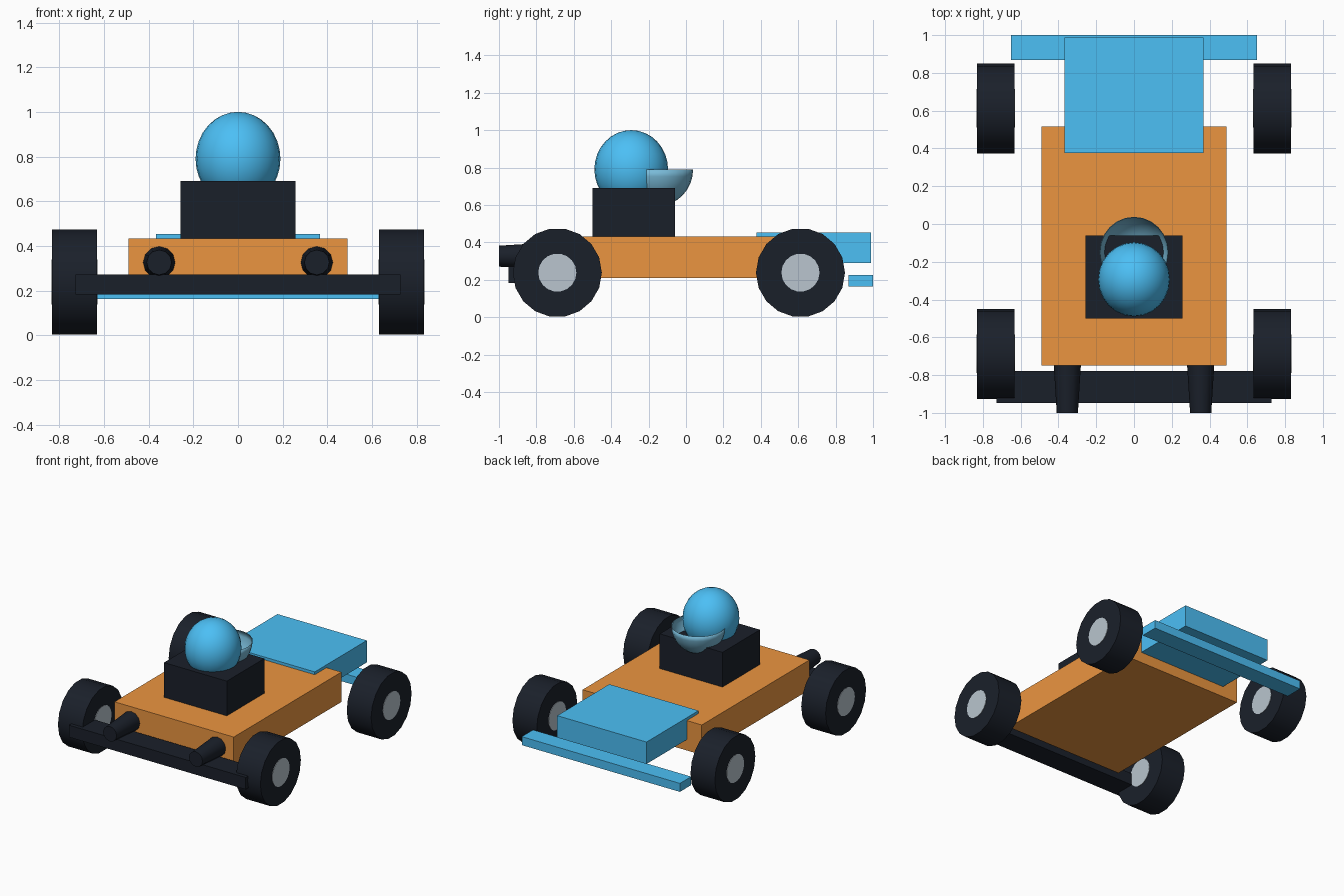
import bpy, bmesh, math
from mathutils import Vector

if "Cube" in bpy.data.objects:
    bpy.data.objects.remove(bpy.data.objects["Cube"])


def material(name, rgb):
    # 8-bit display colour to linear
    mat = bpy.data.materials.new(name)
    mat.diffuse_color = [(c / 255) ** 2.2 for c in rgb] + [1]
    mat.use_nodes = True
    mat.node_tree.nodes["Principled BSDF"].inputs["Base Color"].default_value = mat.diffuse_color
    return mat


BLUE = material("blue", (77, 190, 245))
ORANGE = material("orange", (235, 148, 66))
BLACK = material("black", (32, 37, 46))
METAL = material("metal", (184, 196, 205))
GLASS = material("pale_blue", (120, 185, 215))


def finish(name, mat, smooth=False):
    ob = bpy.context.object
    ob.name = name
    ob.data.materials.append(mat)
    bpy.ops.object.transform_apply(location=False, rotation=True, scale=True)
    if smooth:
        bpy.ops.object.shade_smooth_by_angle(angle=math.radians(35))
    return ob


def box(name, mat, x, y, z):
    # symmetric box: half width x, (min, max) in y and z
    bpy.ops.mesh.primitive_cube_add(size=1, location=(0, sum(y) / 2, sum(z) / 2))
    bpy.context.object.scale = (2 * x, y[1] - y[0], z[1] - z[0])
    return finish(name, mat)


def ellipsoid(name, mat, loc, radii):
    bpy.ops.mesh.primitive_uv_sphere_add(segments=24, ring_count=16, radius=1, location=loc)
    bpy.context.object.scale = radii
    return finish(name, mat, True)


# chassis, seat block, rear deck and bumpers
box("chassis", ORANGE, 0.49, (-0.75, 0.515), (0.21, 0.432))
box("seat_block", BLACK, 0.258, (-0.50, -0.06), (0.43, 0.69))
box("rear_deck", BLUE, 0.367, (0.377, 0.988), (0.29, 0.453))
box("rear_bar", BLUE, 0.65, (0.868, 1.0), (0.163, 0.226))
box("front_bumper", BLACK, 0.727, (-0.948, -0.778), (0.182, 0.271))

# helmet and open half-bowl visor
ellipsoid("helmet", BLUE, (0, -0.293, 0.79), (0.19, 0.197, 0.21))
visor = ellipsoid("visor", GLASS, (0, -0.15, 0.79), (0.183, 0.188, 0.195))
bm = bmesh.new()
bm.from_mesh(visor.data)
for co, no in (((0, 0, 0), (0, 0, 1)), ((0, -0.065, 0), (0, -1, 0))):
    bmesh.ops.bisect_plane(bm, geom=bm.verts[:] + bm.edges[:] + bm.faces[:],
                           plane_co=Vector(co), plane_no=Vector(no), clear_outer=True)
bm.to_mesh(visor.data)
bm.free()

for side, label in ((-1, "left"), (1, "right")):
    # wheels with hubs showing on both faces
    for y, end in ((-0.688, "front"), (0.612, "rear")):
        for part, r, width, n, mat in (("tyre", 0.238, 0.2, 18, BLACK),
                                       ("hub", 0.102, 0.206, 18, METAL)):
            bpy.ops.mesh.primitive_cylinder_add(
                vertices=n, radius=r, depth=width, location=(side * 0.732, y, 0.238),
                rotation=(0, math.pi / 2, 0))
            finish(f"{end}_{label}_{part}", mat, True)
    # tapered front pipes
    bpy.ops.mesh.primitive_cone_add(
        vertices=12, radius1=0.073, radius2=0.056, depth=0.27,
        location=(side * 0.353, -0.865, 0.326), rotation=(math.pi / 2, 0, 0))
    finish(f"{label}_pipe", BLACK, True)
